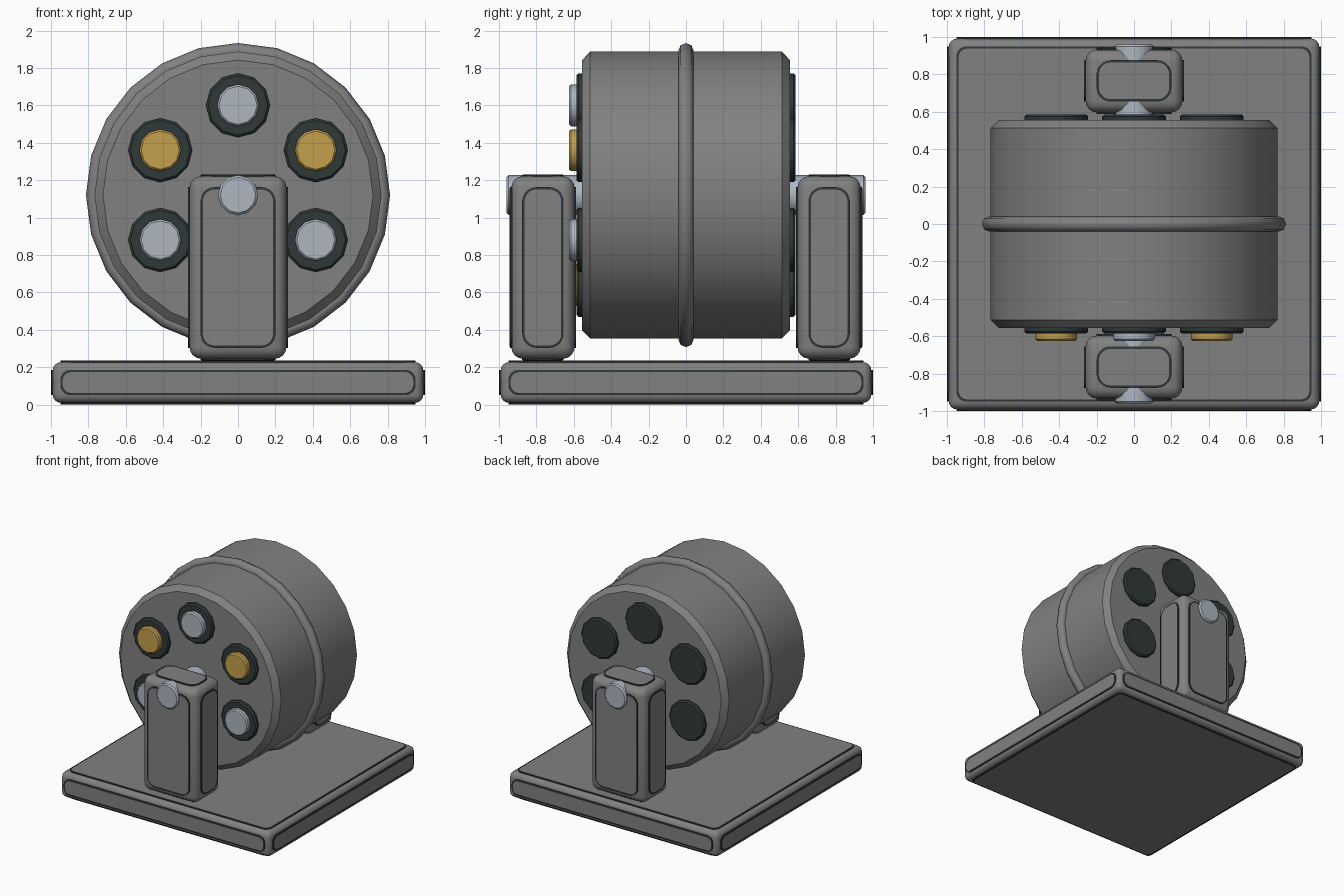
import bpy, bmesh, math
from mathutils import Vector

if "Cube" in bpy.data.objects:
    bpy.data.objects.remove(bpy.data.objects["Cube"])

def mat(name, r, g, b):
    m = bpy.data.materials.new(name)
    m.diffuse_color = (r, g, b, 1)
    m.use_nodes = True
    m.node_tree.nodes["Principled BSDF"].inputs["Base Color"].default_value = m.diffuse_color
    return m

GREY = mat("grey_metal", 0.215, 0.22, 0.215)
DARK = mat("dark_rubber", 0.03, 0.04, 0.04)
SILVER = mat("silver_metal", 0.42, 0.47, 0.53)
GOLD = mat("gold_metal", 0.55, 0.35, 0.075)

def finish(bm, name, mats, angle=35):
    bmesh.ops.recalc_face_normals(bm, faces=bm.faces)
    me = bpy.data.meshes.new(name)
    bm.to_mesh(me)
    bm.free()
    ob = bpy.data.objects.new(name, me)
    bpy.context.collection.objects.link(ob)
    for m in mats:
        me.materials.append(m)
    bpy.ops.object.select_all(action='DESELECT')
    ob.select_set(True)
    bpy.context.view_layer.objects.active = ob
    bpy.ops.object.shade_smooth_by_angle(angle=math.radians(angle))
    return ob

def lathe(name, profile, centre, n, m, closed=False, angle=35):
    """Revolve (radius, y) points about the y axis, with a vertex at the top."""
    bm = bmesh.new()
    rings = []
    for r, y in profile:
        rings.append([bm.verts.new((centre[0] + r * math.sin(2 * math.pi * i / n), y,
                                    centre[1] + r * math.cos(2 * math.pi * i / n)))
                      for i in range(n)])
    pairs = list(zip(rings, rings[1:]))
    if closed:
        pairs.append((rings[-1], rings[0]))
    else:
        bm.faces.new(rings[0])
        bm.faces.new(rings[-1])
    for a, b in pairs:
        for i in range(n):
            j = (i + 1) % n
            bm.faces.new((a[i], a[j], b[j], b[i]))
    return finish(bm, name, [m], angle)

def cylinder(name, centre, r, y0, y1, bev, n, m):
    return lathe(name, [(r - bev, y0), (r, y0 + bev), (r, y1 - bev), (r - bev, y1)],
                 centre, n, m)

def rounded_rect(hu, hv, r, seg=5):
    pts = []
    for k, (su, sv) in enumerate(((1, 1), (-1, 1), (-1, -1), (1, -1))):
        for i in range(seg + 1):
            a = math.pi / 2 * (k + i / seg)
            pts.append((su * (hu - r) + r * math.cos(a), sv * (hv - r) + r * math.sin(a)))
    return pts

def panelled_box(name, centre, half, bev, radius, rim=0.013, lift=0.009):
    """Rounded box with a raised, dark-rimmed panel on each of its six sides."""
    c = Vector(centre)
    bm = bmesh.new()
    bmesh.ops.create_cube(bm, size=2)
    for v in bm.verts:
        v.co = c + Vector([v.co[i] * half[i] for i in range(3)])
    bmesh.ops.bevel(bm, geom=bm.edges[:], offset=bev, segments=4, profile=0.5, affect='EDGES')
    finish(bm, name, [GREY])
    bm = bmesh.new()
    for ax in range(3):
        u, v = (ax + 1) % 3, (ax + 2) % 3
        hu, hv = half[u] - bev + 0.004, half[v] - bev + 0.004
        r = min(radius, hu * 0.8, hv * 0.8)
        for s in (-1, 1):
            loops = []
            for d, h in ((0, -0.004), (0, lift * 0.8), (rim, lift)):
                ring = []
                for pu, pv in rounded_rect(hu - d, hv - d, r - d):
                    p = Vector((0, 0, 0))
                    p[ax], p[u], p[v] = s * (half[ax] + h), pu, pv
                    ring.append(bm.verts.new(c + p))
                loops.append(ring)
            n = len(loops[0])
            for a, b in zip(loops, loops[1:]):
                for i in range(n):
                    j = (i + 1) % n
                    bm.faces.new((a[i], a[j], b[j], b[i])).material_index = 1
            bm.faces.new(loops[0])
            bm.faces.new(loops[-1])
    finish(bm, name + "_panels", [GREY, DARK], 3)

# Base and the two support posts
panelled_box("base", (0, 0, 0.118), (0.991, 0.991, 0.109), 0.045, 0.055)
for side, label in ((-1, "front"), (1, "back")):
    panelled_box(label + "_post", (0, side * 0.765, 0.733), (0.259, 0.169, 0.488), 0.062, 0.075)

# Drum with chamfered ends and a raised band round the middle
HUB = (0, 1.12)
lathe("drum", [(0.722, -0.556), (0.767, -0.512), (0.767, 0.512), (0.722, 0.556)], HUB, 24, GREY)
band = [(0.772 + 0.041 * math.cos(math.pi * k / 4), 0.041 * math.sin(math.pi * k / 4))
        for k in range(8)]
lathe("drum_band", band, HUB, 24, GREY, closed=True, angle=50)

# Axle through drum and posts
cylinder("axle", HUB, 0.107, -0.96, 0.96, 0.012, 12, SILVER)

# Six chambers, with alternating silver and gold plugs at the front
for i in range(6):
    a = math.pi / 3 * i
    c = (0.48 * math.sin(a), HUB[1] + 0.48 * math.cos(a))
    cylinder(f"chamber_{i}", c, 0.171, -0.586, 0.586, 0.012, 12, DARK)
    cylinder(f"plug_{i}", c, 0.112, -0.625, -0.4, 0.01, 12, GOLD if i % 2 else SILVER)
